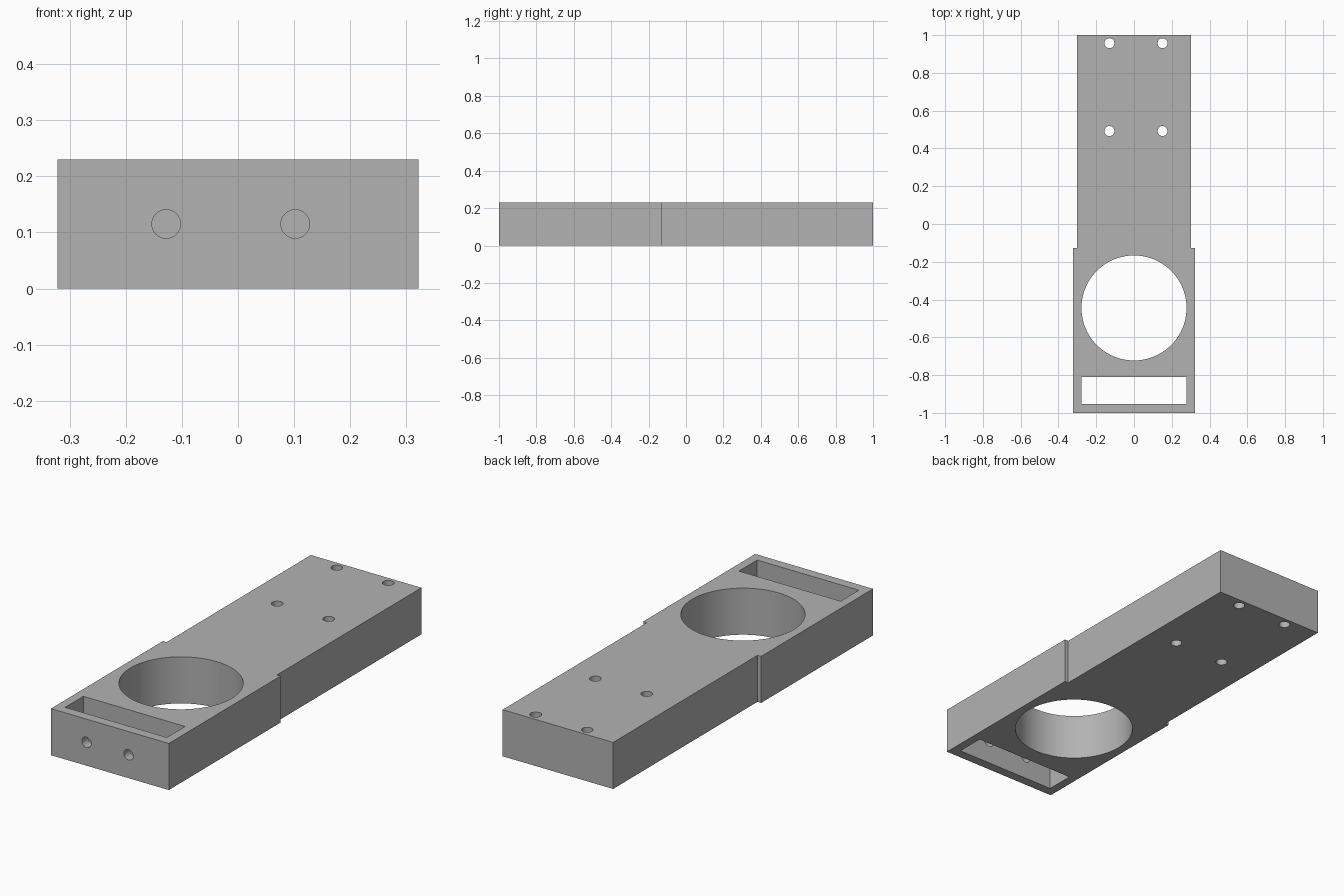
import bpy, bmesh, math
from mathutils import Matrix, Vector

default = bpy.data.objects.get("Cube")
if default:
    bpy.data.objects.remove(default, do_unlink=True)

H = 0.23            # plate thickness
STEP_Y = -0.127     # where the wide head meets the narrower tail

grey = bpy.data.materials.new("plain grey")
grey.use_nodes = True
colour = (0.45, 0.45, 0.45, 1)
grey.diffuse_color = colour
grey.node_tree.nodes["Principled BSDF"].inputs["Base Color"].default_value = colour


def make_object(name, bm):
    bmesh.ops.recalc_face_normals(bm, faces=bm.faces)
    mesh = bpy.data.meshes.new(name)
    bm.to_mesh(mesh)
    bm.free()
    mesh.materials.append(grey)
    obj = bpy.data.objects.new(name, mesh)
    bpy.context.collection.objects.link(obj)
    return obj


def add_hole(bm, centre, radius, depth, segments, along_y=False):
    turn = Matrix.Rotation(math.pi / 2, 4, 'X') if along_y else Matrix.Identity(4)
    bmesh.ops.create_cone(bm, cap_ends=True, segments=segments, radius1=radius,
                          radius2=radius, depth=depth,
                          matrix=Matrix.Translation(centre) @ turn)


def cut(obj, cutter):
    mod = obj.modifiers.new("cut", 'BOOLEAN')
    mod.operation, mod.solver, mod.object = 'DIFFERENCE', 'EXACT', cutter
    bpy.context.view_layer.objects.active = obj
    bpy.ops.object.modifier_apply(modifier=mod.name)
    bpy.data.objects.remove(cutter, do_unlink=True)


# Stepped plate: half outline mirrored, then extruded
half = [(0.322, -1), (0.322, STEP_Y), (0.302, STEP_Y), (0.302, 1)]
outline = half + [(-x, y) for x, y in reversed(half)]
bm = bmesh.new()
base = bm.faces.new([bm.verts.new((x, y, 0)) for x, y in outline])
top = bmesh.ops.extrude_face_region(bm, geom=[base], use_keep_orig=True)["geom"]
bmesh.ops.translate(bm, vec=(0, 0, H),
                    verts=[v for v in top if isinstance(v, bmesh.types.BMVert)])
plate = make_object("mounting_plate", bm)

# Large round opening, rectangular slot and four vertical screw holes
bm = bmesh.new()
add_hole(bm, (0, -0.4445, H / 2), 0.278, 2 * H, 96)
for x in (-0.13, 0.151):
    for y in (0.492, 0.957):
        add_hole(bm, (x, y, H / 2), 0.0265, 2 * H, 32)
slot = Matrix.Translation((0, -0.881, H / 2)) @ Matrix.Diagonal((0.556, 0.142, 2 * H, 1))
bmesh.ops.create_cube(bm, size=1, matrix=slot)
cut(plate, make_object("vertical_cutter", bm))

# Two screw holes through the front wall into the slot
bm = bmesh.new()
for x in (-0.128, 0.102):
    add_hole(bm, (x, -0.98, H / 2), 0.0255, 0.14, 32, along_y=True)
cut(plate, make_object("front_cutter", bm))

# Smooth bores, sharp edges
bpy.ops.object.select_all(action='DESELECT')
plate.select_set(True)
bpy.context.view_layer.objects.active = plate
bpy.ops.object.shade_smooth_by_angle(angle=math.radians(30))
